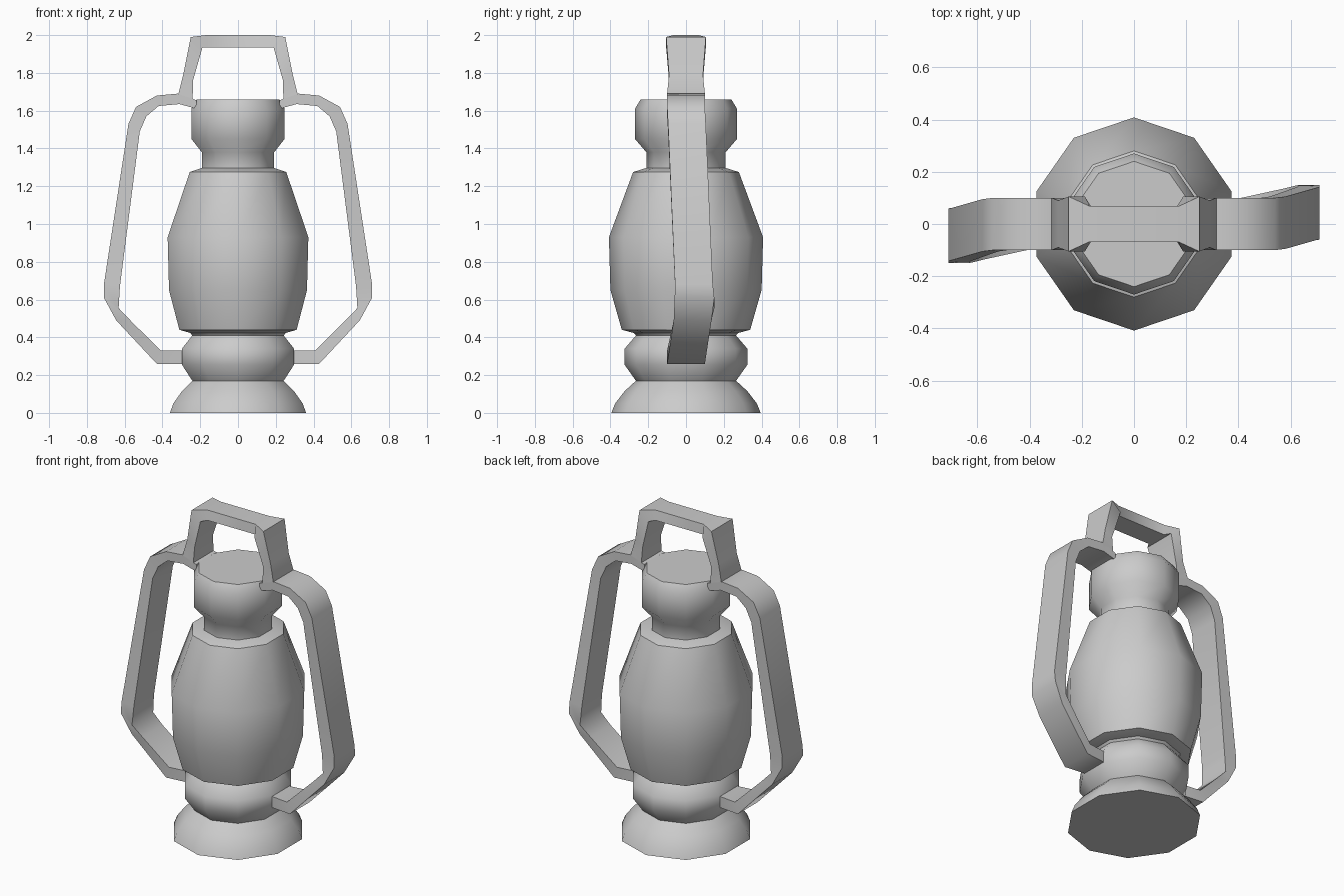
import bpy, bmesh, math

if "Cube" in bpy.data.objects:
    bpy.data.objects.remove(bpy.data.objects["Cube"])

SIDES = 10
X_SCALE = 0.96  # body is slightly narrower left to right


def finish(bm, name):
    bmesh.ops.recalc_face_normals(bm, faces=bm.faces)
    mesh = bpy.data.meshes.new(name)
    bm.to_mesh(mesh)
    bm.free()
    ob = bpy.data.objects.new(name, mesh)
    bpy.context.collection.objects.link(ob)
    bpy.ops.object.select_all(action='DESELECT')
    ob.select_set(True)
    bpy.context.view_layer.objects.active = ob
    bpy.ops.object.shade_smooth_by_angle(angle=math.radians(50))
    return ob


def skin(rings, name):
    """Bridge closed rings of points and cap both ends."""
    bm = bmesh.new()
    loops = [[bm.verts.new(p) for p in ring] for ring in rings]
    n = len(loops[0])
    for a, b in zip(loops, loops[1:]):
        for i in range(n):
            j = (i + 1) % n
            bm.faces.new((a[i], a[j], b[j], b[i]))
    bm.faces.new(loops[0])
    bm.faces.new(loops[-1])
    return finish(bm, name)


def lathe(profile, name):
    rings = []
    for r, z in profile:
        angles = [math.pi / 2 + 2 * math.pi * i / SIDES for i in range(SIDES)]
        rings.append([(X_SCALE * r * math.cos(a), r * math.sin(a), z) for a in angles])
    return skin(rings, name)


def strap(sections, name, side=1):
    """Sections: outer x, z, inner x, z, half width, y shift."""
    rings = []
    for ox, oz, ix, iz, w, s in sections:
        ring = [(ox, s - w, oz), (ox, s + w, oz), (ix, s + w, iz), (ix, s - w, iz)]
        rings.append([(side * x, side * y, z) for x, y, z in ring])
    return skin(rings, name)


# Fuel tank and foot
lathe([(0.395, 0), (0.375, 0.05), (0.325, 0.115), (0.265, 0.17), (0.325, 0.255),
       (0.325, 0.34), (0.265, 0.41), (0.30, 0.45)], "tank_base")

# Glass globe
lathe([(0.265, 0.42), (0.34, 0.44), (0.40, 0.65), (0.408, 0.93),
       (0.28, 1.275), (0.20, 1.30)], "globe")

# Chimney cap
lathe([(0.21, 1.29), (0.21, 1.38), (0.27, 1.45), (0.27, 1.61), (0.24, 1.66)], "chimney_cap")

# Side tubes, slightly twisted, related by a half turn about z
side_tube = [
    (0.22, 1.655, 0.22, 1.61, 0.10, 0),
    (0.32, 1.69, 0.31, 1.635, 0.10, 0),
    (0.43, 1.68, 0.42, 1.625, 0.10, 0),
    (0.54, 1.62, 0.485, 1.57, 0.10, 0),
    (0.58, 1.53, 0.52, 1.49, 0.10, 0.005),
    (0.71, 0.68, 0.625, 0.67, 0.10, 0.042),
    (0.71, 0.61, 0.632, 0.555, 0.105, 0.045),
    (0.645, 0.49, 0.57, 0.49, 0.10, 0.035),
    (0.43, 0.26, 0.41, 0.33, 0.10, 0),
    (0.25, 0.26, 0.25, 0.33, 0.08, 0),
]
for side, label in ((1, "right"), (-1, "left")):
    strap(side_tube, "side_tube_" + label, side)

# Carrying handle, pinched along the top bar
half = [
    (0.31, 1.64, 0.235, 1.62, 0.10, 0),
    (0.315, 1.69, 0.24, 1.67, 0.10, 0),
    (0.29, 1.79, 0.238, 1.76, 0.09, 0),
    (0.25, 1.99, 0.188, 1.935, 0.105, 0),
    (0.17, 2.00, 0.165, 1.935, 0.068, 0),
]
mirrored = [(-ox, oz, -ix, iz, w, s) for ox, oz, ix, iz, w, s in reversed(half)]
strap(half + mirrored, "carry_handle")
